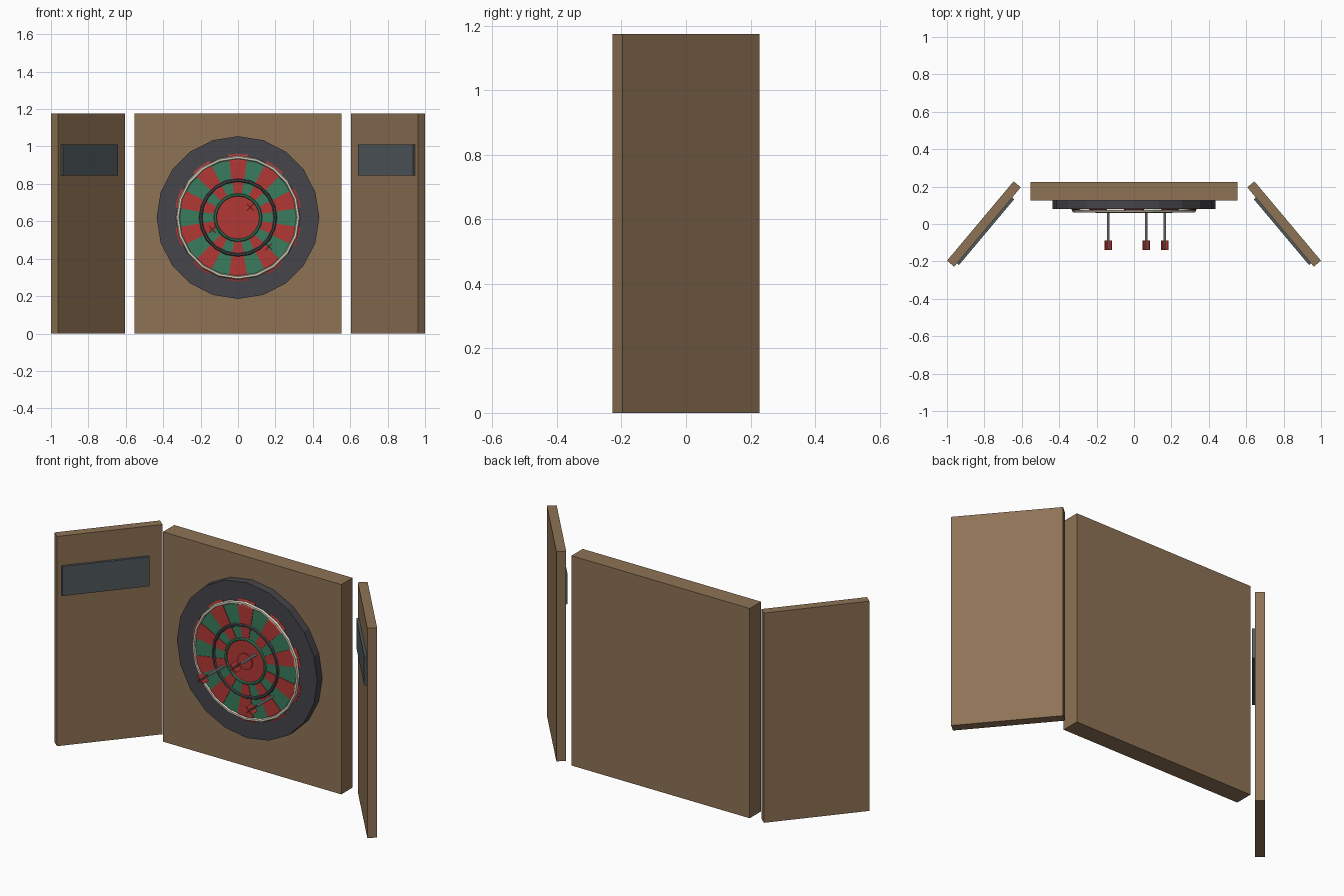
import bpy, bmesh, math
from mathutils import Matrix, Vector

if "Cube" in bpy.data.objects:
    bpy.data.objects.remove(bpy.data.objects["Cube"])

CZ = 0.62   # height of the board centre


def mat(name, r, g, b):
    m = bpy.data.materials.new(name)
    m.diffuse_color = (r, g, b, 1)
    m.use_nodes = True
    m.node_tree.nodes["Principled BSDF"].inputs["Base Color"].default_value = m.diffuse_color
    return m


WOOD = mat("wood", 0.27, 0.17, 0.09)
DARK = mat("dark_rubber", 0.06, 0.06, 0.07)
SLATE = mat("slate", 0.08, 0.1, 0.11)
RED = mat("red", 0.45, 0.04, 0.035)
GREEN = mat("green", 0.04, 0.2, 0.11)
CREAM = mat("cream", 0.7, 0.65, 0.52)
STEEL = mat("steel", 0.4, 0.41, 0.43)


def finish(name, bm, m):
    bmesh.ops.recalc_face_normals(bm, faces=bm.faces)
    me = bpy.data.meshes.new(name)
    bm.to_mesh(me)
    bm.free()
    me.materials.append(m)
    ob = bpy.data.objects.new(name, me)
    bpy.context.collection.objects.link(ob)
    return ob


def box(name, size, centre, m, rot=Matrix()):
    bm = bmesh.new()
    bmesh.ops.create_cube(bm, size=1, matrix=Matrix.Translation(centre) @ rot @ Matrix.Diagonal((*size, 1)))
    return finish(name, bm, m)


def cyl(name, x, z, r_back, r_front, y_front, y_back, m, n=20):
    # cylinder or cone along y
    bm = bmesh.new()
    M = Matrix.Translation((x, (y_front + y_back) / 2, z)) @ Matrix.Rotation(math.pi / 2, 4, 'X')
    bmesh.ops.create_cone(bm, cap_ends=True, segments=n, radius1=r_back, radius2=r_front,
                          depth=y_back - y_front, matrix=M)
    return finish(name, bm, m)


def sweep(bm, profile, a0, a1, n, closed):
    # revolve a closed (radius, y) profile about the board axis
    rows = []
    for i in range(n if closed else n + 1):
        a = a0 + (a1 - a0) * i / n
        rows.append([bm.verts.new((r * math.sin(a), y, CZ + r * math.cos(a))) for r, y in profile])
    k = len(profile)
    for i in range(n):
        p, q = rows[i], rows[(i + 1) % len(rows)]
        for j in range(k):
            bm.faces.new((p[j], p[(j + 1) % k], q[(j + 1) % k], q[j]))
    if not closed:
        bm.faces.new(rows[0])
        bm.faces.new(rows[-1])


def ring(name, r, w, y, m):
    # hexagonal-section wire ring
    bm = bmesh.new()
    prof = [(r + w * math.cos(t * math.pi / 3), y + w * math.sin(t * math.pi / 3)) for t in range(6)]
    sweep(bm, prof, 0, 2 * math.pi, 20, True)
    return finish(name, bm, m)


# Cabinet back and the two open doors with score plates
box("cabinet_back", (1.105, 0.1, 1.175), (0, 0.175, 0.5875), WOOD)
for s, side in ((1, "right"), (-1, "left")):
    a = math.radians(50)
    rot = Matrix.Rotation(-s * a, 4, 'Z')
    box(side + "_door", (0.554, 0.05, 1.175), (s * 0.8025, 0, 0.5875), WOOD, rot)
    local = rot @ Vector((s * 0.024, -0.032, 0))
    box(side + "_score_plate", (0.459, 0.014, 0.165),
        Vector((s * 0.8025, 0, 0.927)) + local, SLATE, rot)

# Board body and green playing face
cyl("board_surround", 0, CZ, 0.435, 0.435, 0.08, 0.125, DARK)
cyl("playing_face", 0, CZ, 0.328, 0.312, 0.069, 0.082, GREEN)

# Red wedges, every second sector
bm = bmesh.new()
step = math.radians(18)
for i in range(10):
    c = i * 2 * step
    sweep(bm, [(0.13, 0.075), (0.13, 0.066), (0.305, 0.066), (0.34, 0.078), (0.34, 0.081)],
          c - step / 2, c + step / 2, 2, False)
finish("red_wedges", bm, RED)

# Rings and bullseye
ring("outer_ring", 0.322, 0.01, 0.071, CREAM)
ring("middle_ring", 0.2, 0.009, 0.067, DARK)
ring("inner_ring", 0.122, 0.008, 0.067, GREEN)
cyl("bull_disc", 0, CZ, 0.115, 0.115, 0.0665, 0.075, RED)
cyl("bullseye", 0, CZ, 0.045, 0.045, 0.06, 0.075, RED)

# Three darts with crossed flights
for i, (x, z) in enumerate([(0.065, 0.675), (-0.137, 0.556), (0.165, 0.465)], 1):
    cyl(f"dart_shaft_{i}", x, z, 0.007, 0.007, -0.13, 0.07, STEEL, 8)
    for k, ang in enumerate((45, -45)):
        box(f"dart_flight_{i}_{k + 1}", (0.05, 0.05, 0.005), (x, -0.114, z), RED,
            Matrix.Rotation(math.radians(ang), 4, 'Y'))
